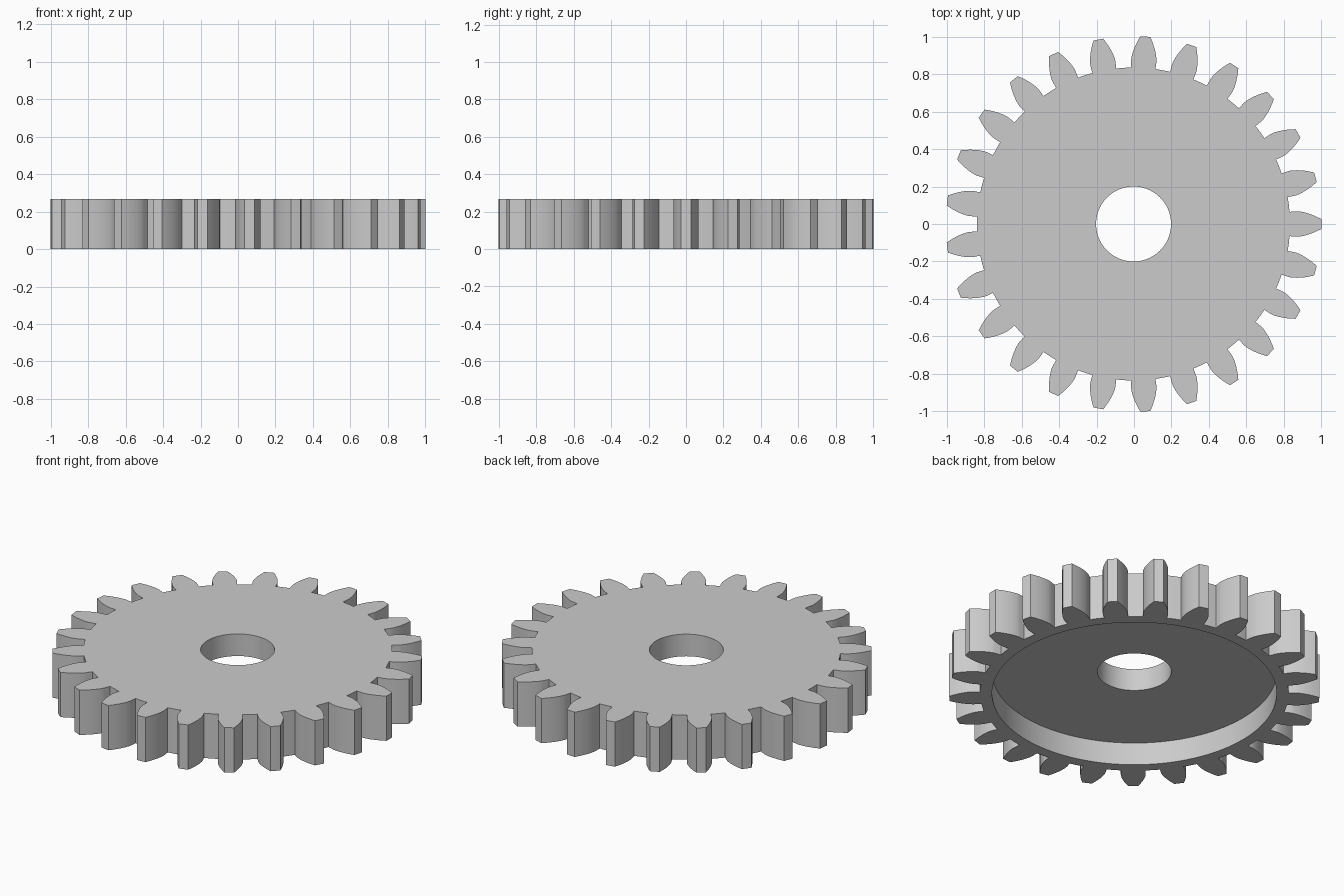
import bpy, bmesh, math

cube = bpy.data.objects.get("Cube")
if cube:
    bpy.data.objects.remove(cube, do_unlink=True)

# Gear proportions
TEETH = 25
TIP = 1.002
MODULE = 2 * TIP / (TEETH + 2)
PITCH = MODULE * TEETH / 2
BASE = PITCH * math.cos(math.radians(20))
ROOT = PITCH - 1.25 * MODULE
HEIGHT = 0.267
RECESS_DEPTH = 0.135
RECESS_RADIUS = 0.77
BORE_RADIUS = 0.2
FLANK_STEPS = 10

steel = bpy.data.materials.new("grey steel")
steel.use_nodes = True
steel.diffuse_color = (0.6, 0.6, 0.6, 1)
steel.node_tree.nodes["Principled BSDF"].inputs["Base Color"].default_value = (0.6, 0.6, 0.6, 1)


def involute(radius):
    """Angle swept by an involute between the base circle and a radius."""
    a = math.acos(min(1, BASE / radius))
    return math.tan(a) - a


def gear_outline():
    """Points around all teeth as (radius, angle) turned to x, y."""
    half_base = math.pi / (2 * TEETH) + involute(PITCH)
    flank = [(ROOT, half_base)]
    for i in range(FLANK_STEPS + 1):
        r = BASE + (TIP - BASE) * (i / FLANK_STEPS) ** 2
        flank.append((r, half_base - involute(r)))
    tooth = [(r, -a) for r, a in flank] + [(TIP, 0)] + flank[::-1]
    tooth.append((ROOT, math.pi / TEETH))
    return [(r * math.cos(a + k * math.tau / TEETH), r * math.sin(a + k * math.tau / TEETH))
            for k in range(TEETH) for r, a in tooth]


def prism(name, points, bottom, top):
    """Extrude a flat outline between two heights."""
    bm = bmesh.new()
    face = bm.faces.new([bm.verts.new((x, y, bottom)) for x, y in points])
    up = bmesh.ops.extrude_face_region(bm, geom=[face], use_keep_orig=True)["geom"]
    bmesh.ops.translate(bm, vec=(0, 0, top - bottom),
                        verts=[v for v in up if isinstance(v, bmesh.types.BMVert)])
    bmesh.ops.recalc_face_normals(bm, faces=bm.faces)
    mesh = bpy.data.meshes.new(name)
    bm.to_mesh(mesh)
    bm.free()
    mesh.materials.append(steel)
    obj = bpy.data.objects.new(name, mesh)
    bpy.context.collection.objects.link(obj)
    return obj


def circle(radius, sides):
    return [(radius * math.cos(i * math.tau / sides), radius * math.sin(i * math.tau / sides))
            for i in range(sides)]


# Toothed wheel
gear = prism("gear_wheel", gear_outline(), 0, HEIGHT)
bpy.context.view_layer.objects.active = gear
gear.select_set(True)

# Shaft bore and underside recess
for name, radius, sides, bottom, top in (
        ("bore_cutter", BORE_RADIUS, 72, -0.1, HEIGHT + 0.1),
        ("recess_cutter", RECESS_RADIUS, 128, -0.1, RECESS_DEPTH)):
    cutter = prism(name, circle(radius, sides), bottom, top)
    cutter.hide_render = True
    cut = gear.modifiers.new(name, "BOOLEAN")
    cut.operation = "DIFFERENCE"
    cut.solver = "EXACT"
    cut.object = cutter
    bpy.ops.object.modifier_apply(modifier=cut.name)
    bpy.data.objects.remove(cutter, do_unlink=True)

# Centre the odd-toothed outline on its bounds
xs = [v.co.x for v in gear.data.vertices]
ys = [v.co.y for v in gear.data.vertices]
for v in gear.data.vertices:
    v.co.x -= (min(xs) + max(xs)) / 2
    v.co.y -= (min(ys) + max(ys)) / 2

bpy.ops.object.shade_smooth_by_angle(angle=math.radians(30))
